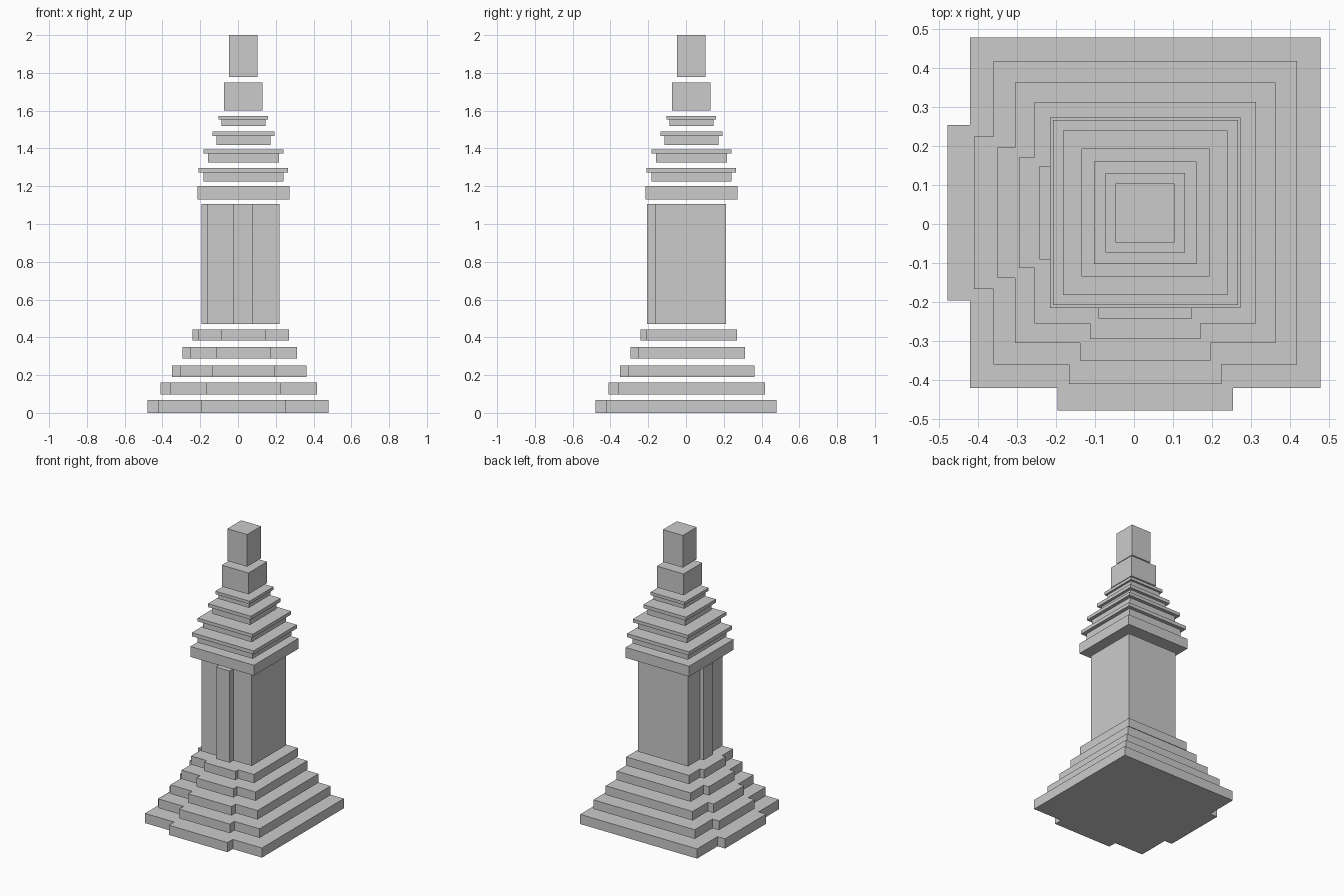
import bpy
import bmesh

if "Cube" in bpy.data.objects:
    bpy.data.objects.remove(bpy.data.objects["Cube"])

C = 0.029  # shared centre of the square cores in x and y


def prism(name, outline, z0, z1):
    """Extrude a flat outline from z0 up to z1."""
    bm = bmesh.new()
    face = bm.faces.new([bm.verts.new((x, y, z0)) for x, y in outline])
    top = bmesh.ops.extrude_face_region(bm, geom=[face])["geom"]
    bmesh.ops.translate(bm, vec=(0, 0, z1 - z0),
                        verts=[g for g in top if isinstance(g, bmesh.types.BMVert)])
    bmesh.ops.recalc_face_normals(bm, faces=bm.faces)
    mesh = bpy.data.meshes.new(name)
    bm.to_mesh(mesh)
    bm.free()
    obj = bpy.data.objects.new(name, mesh)
    bpy.context.collection.objects.link(obj)
    return obj


def square(half, c=C):
    lo, hi = c - half, c + half
    return [(lo, lo), (hi, lo), (hi, hi), (lo, hi)]


def stepped(x1, y1, lo, a, b, left, front):
    """Square core with a projecting bay on the left and front sides."""
    return [(x1, y1), (lo, y1), (lo, b), (left, b), (left, a), (lo, a),
            (lo, lo), (a, lo), (a, front), (b, front), (b, lo), (x1, lo)]


# Stepped base: bottom, top, core half width, bay half width, bay reach
base = [
    (0.00, 0.067, 0.449, 0.225, -0.478),
    (0.098, 0.161, 0.389, 0.195, -0.410),
    (0.190, 0.252, 0.334, 0.167, -0.350),
    (0.287, 0.348, 0.284, 0.142, -0.295),
    (0.382, 0.442, 0.241, 0.120, -0.242),
]
for i, (z0, z1, h, b, reach) in enumerate(base, 1):
    prism(f"base_step_{i}",
          stepped(C + h, C + h, C - h, C - b, C + b, reach, reach), z0, z1)

# Shaft with a narrow pilaster on the left and front
prism("shaft", stepped(0.221, 0.213, -0.165, -0.024, 0.08, -0.192, -0.206),
      0.470, 1.107)

# Cornice above the shaft
prism("cornice", square(0.244), 1.13, 1.202)

# Roof tiers: bottom, joint, top, neck half width, eave half width
roof = [
    (1.226, 1.272, 1.297, 0.212, 0.237),
    (1.325, 1.372, 1.395, 0.187, 0.211),
    (1.417, 1.466, 1.490, 0.144, 0.164),
    (1.518, 1.552, 1.573, 0.117, 0.131),
]
for i, (z0, zm, z1, neck, eave) in enumerate(roof, 1):
    prism(f"roof_neck_{i}", square(neck), z0, zm)
    prism(f"roof_eave_{i}", square(eave), zm, z1)

# Crowning blocks
prism("finial_lower", square(0.102), 1.602, 1.75)
prism("finial_upper", square(0.076, 0.028), 1.777, 2.0)
